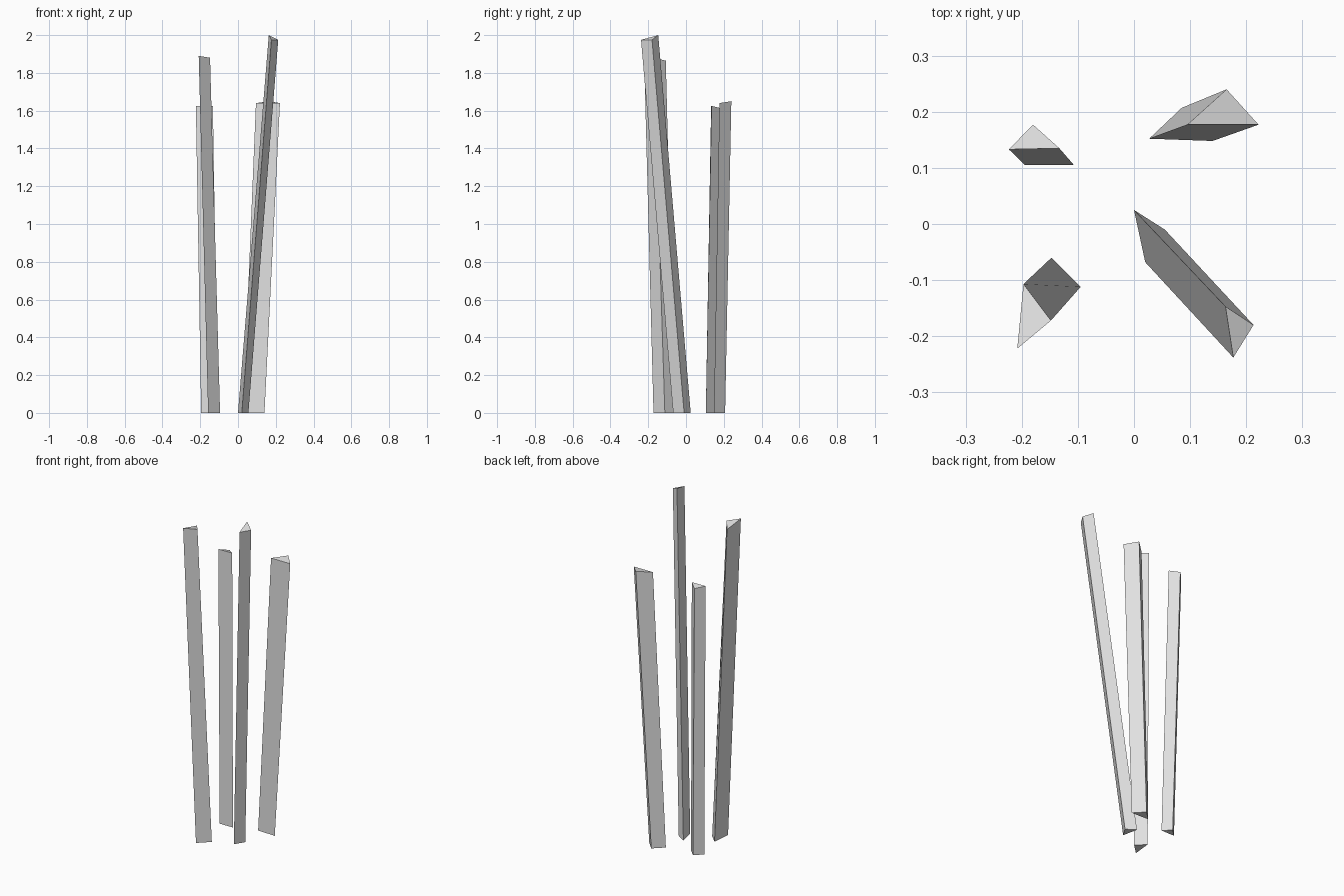
import bpy
import bmesh

# Remove the default object
default_cube = bpy.data.objects.get("Cube")
if default_cube:
    bpy.data.objects.remove(default_cube, do_unlink=True)

# Single plain grey material
grey = bpy.data.materials.new("light_grey")
grey.use_nodes = True
colour = (0.75, 0.75, 0.75, 1)
grey.diffuse_color = colour
grey.node_tree.nodes["Principled BSDF"].inputs["Base Color"].default_value = colour


def add_stake(name, foot, head):
    """Three-sided leaning post: foot corners (x, y) on the ground, head corners (x, y, z)."""
    bm = bmesh.new()
    low = [bm.verts.new((x, y, 0)) for x, y in foot]
    high = [bm.verts.new(corner) for corner in head]
    bm.faces.new(low)
    bm.faces.new(high)
    for i in range(len(low)):
        j = (i + 1) % len(low)
        bm.faces.new((low[i], low[j], high[j], high[i]))
    bmesh.ops.recalc_face_normals(bm, faces=bm.faces[:])
    mesh = bpy.data.meshes.new(name)
    bm.to_mesh(mesh)
    bm.free()
    mesh.materials.append(grey)
    stake = bpy.data.objects.new(name, mesh)
    bpy.context.collection.objects.link(stake)
    return stake


# Tall stake leaning forward and outward
add_stake("front_left_stake",
          foot=[(0, .025), (.02, -.068), (.055, -.01)],
          head=[(.163, -.147, 2), (.177, -.238, 1.975), (.213, -.18, 1.975)])

# Wide short stake at the back
add_stake("back_left_stake",
          foot=[(.027, .152), (.14, .148), (.085, .207)],
          head=[(.095, .177, 1.64), (.222, .177, 1.64), (.165, .24, 1.65)])

# Short stake at the back, nearly upright
add_stake("back_right_stake",
          foot=[(-.195, .105), (-.107, .105), (-.15, .148)],
          head=[(-.223, .133, 1.625), (-.133, .135, 1.625), (-.18, .177, 1.615)])

# Medium stake at the front
add_stake("front_right_stake",
          foot=[(-.147, -.06), (-.158, -.172), (-.095, -.112)],
          head=[(-.197, -.107, 1.865), (-.208, -.222, 1.89), (-.148, -.172, 1.88)])
